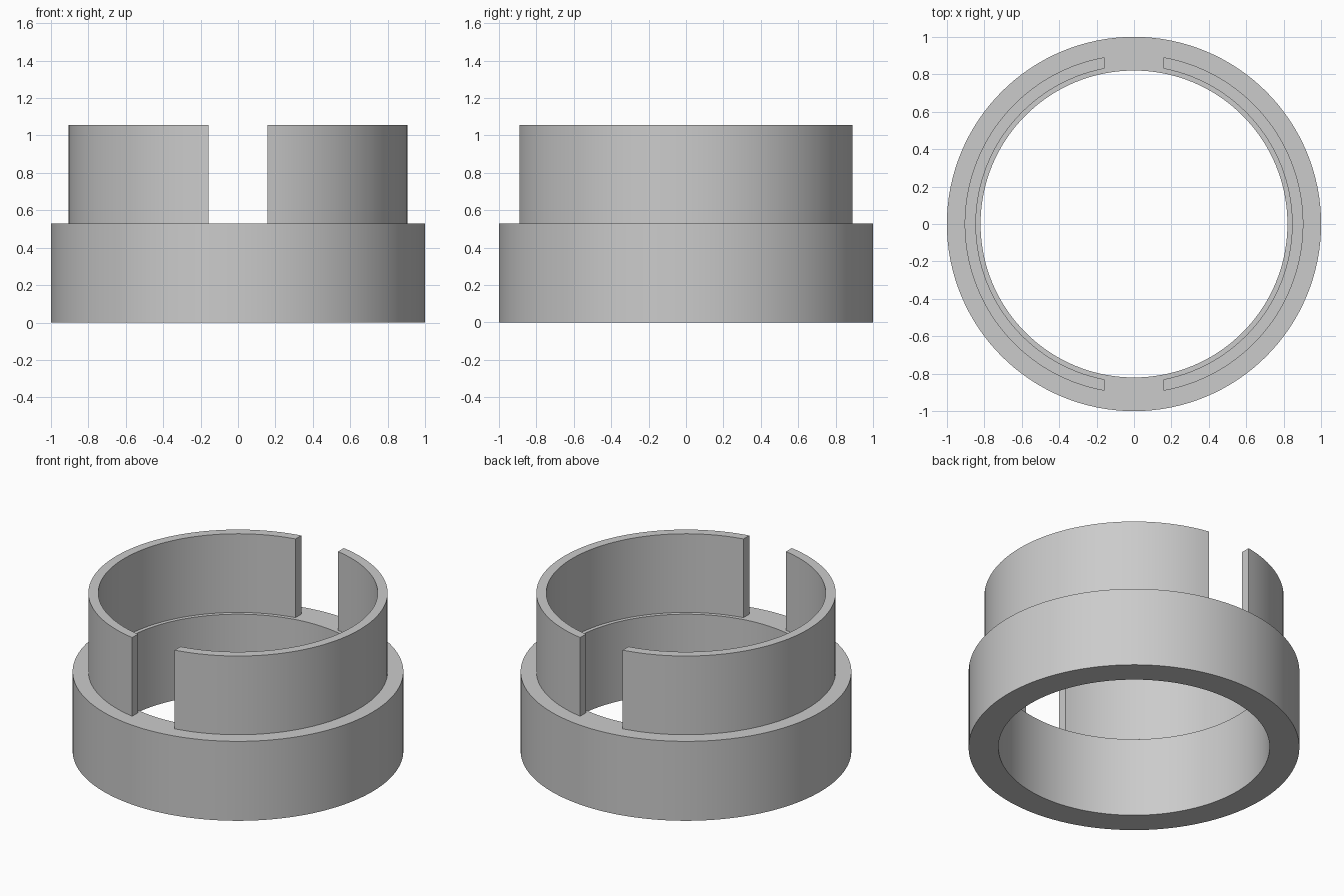
import bpy, bmesh, math

cube = bpy.data.objects.get("Cube")
if cube:
    bpy.data.objects.remove(cube)

BASE_TOP, TOP = 0.53, 1.055
SLOT = 0.157  # half width of the slots between the two walls

grey = bpy.data.materials.new("light grey")
grey.use_nodes = True
colour = (0.6, 0.6, 0.6, 1)
grey.diffuse_color = colour
grey.node_tree.nodes["Principled BSDF"].inputs["Base Color"].default_value = colour


def sweep(name, section, steps, closed):
    """Join rectangular sections; section(t) gives four points for t in 0..1."""
    bm = bmesh.new()
    count = steps if closed else steps + 1
    rings = [[bm.verts.new(p) for p in section(i / steps)] for i in range(count)]
    for i in range(steps):
        a, b = rings[i], rings[(i + 1) % count]
        for k in range(4):
            n = (k + 1) % 4
            bm.faces.new((a[k], a[n], b[n], b[k]))
    if not closed:
        bm.faces.new(rings[0])
        bm.faces.new(rings[-1])
    bmesh.ops.recalc_face_normals(bm, faces=bm.faces)
    mesh = bpy.data.meshes.new(name)
    bm.to_mesh(mesh)
    bm.free()
    mesh.materials.append(grey)
    obj = bpy.data.objects.new(name, mesh)
    bpy.context.collection.objects.link(obj)
    bpy.ops.object.select_all(action='DESELECT')
    obj.select_set(True)
    bpy.context.view_layer.objects.active = obj
    bpy.ops.object.shade_smooth_by_angle(angle=math.radians(30))


def corners(inner, outer, low, high):
    return [(*inner, low), (*outer, low), (*outer, high), (*inner, high)]


def base_section(t):
    c, s = math.cos(math.tau * t), math.sin(math.tau * t)
    return corners((0.82 * c, 0.82 * s), (c, s), 0, BASE_TOP)


def wall_section(side):
    # Each arc ends at the slot plane, so the end faces are parallel
    def point(radius, t):
        a = math.acos(SLOT / radius) * (2 * t - 1)
        return side * radius * math.cos(a), radius * math.sin(a)
    return lambda t: corners(point(0.845, t), point(0.905, t), BASE_TOP, TOP)


# Base ring and the two upright walls
sweep("base_ring", base_section, 128, True)
for name, side in (("left_wall", 1), ("right_wall", -1)):
    sweep(name, wall_section(side), 60, False)
